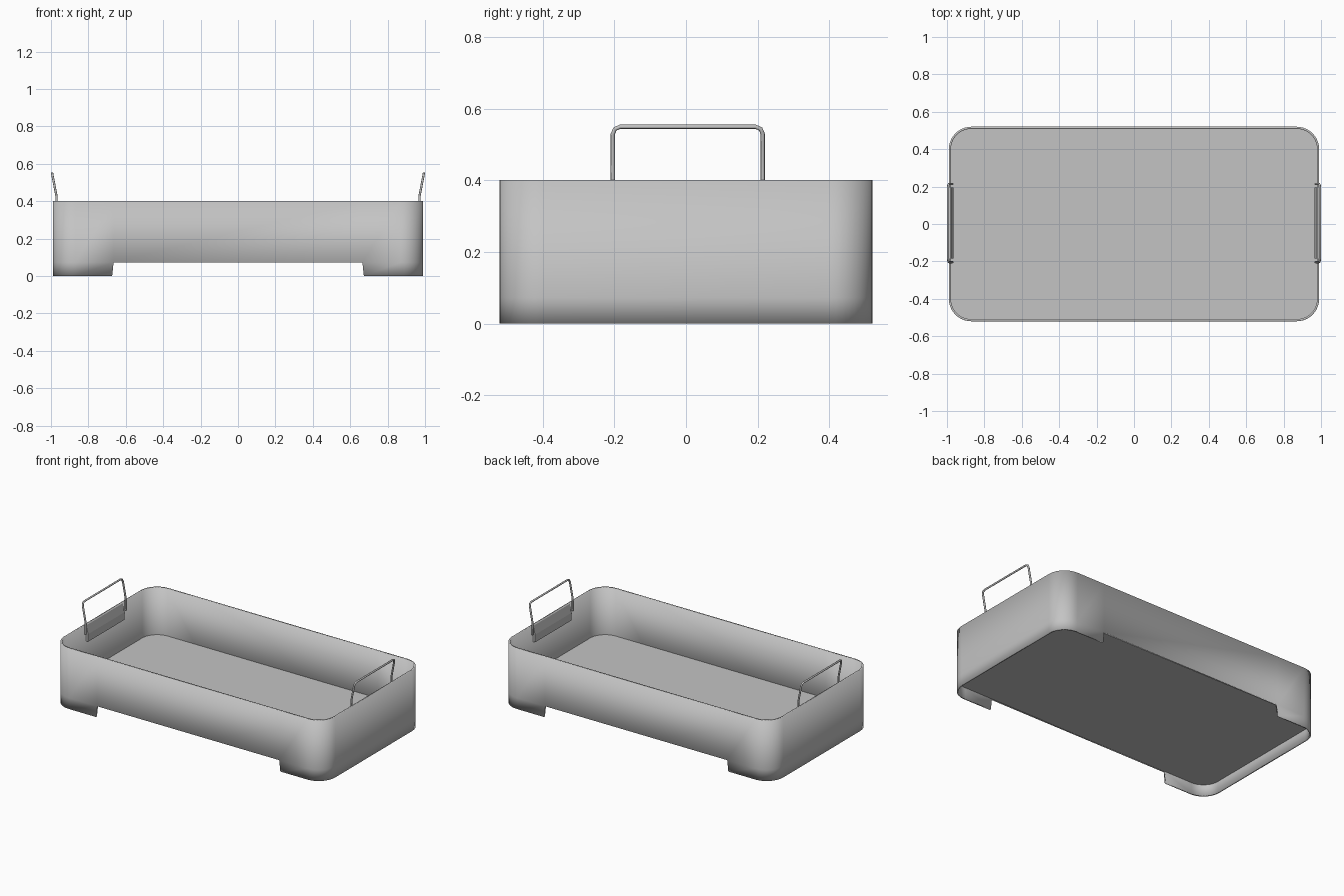
import bpy, bmesh
from math import pi, sin, cos

cube = bpy.data.objects.get("Cube")
if cube:
    bpy.data.objects.remove(cube, do_unlink=True)

grey = bpy.data.materials.new("light grey metal")
grey.use_nodes = True
grey.diffuse_color = (0.55, 0.55, 0.55, 1)
grey.node_tree.nodes["Principled BSDF"].inputs["Base Color"].default_value = grey.diffuse_color

HALF_X, HALF_Y, HEIGHT, RADIUS = 0.99, 0.52, 0.40, 0.12
WALL, NOTCH_Z, NOTCH_X = 0.011, 0.073, 0.665


def add_object(name, data):
    obj = bpy.data.objects.new(name, data)
    bpy.context.collection.objects.link(obj)
    data.materials.append(grey)
    return obj


def smooth(obj):
    bpy.ops.object.select_all(action='DESELECT')
    obj.select_set(True)
    bpy.context.view_layer.objects.active = obj
    bpy.ops.object.shade_smooth_by_angle(angle=pi / 6)


def outline(inset=0.0, steps=10):
    """Rounded rectangle, with extra points on the long sides at the notch ends."""
    r, pts = RADIUS - inset, []
    cx, cy = HALF_X - RADIUS, HALF_Y - RADIUS
    corners = [(1, 1), (-1, 1), (-1, -1), (1, -1)]
    for i, (sx, sy) in enumerate(corners):
        for k in range(steps + 1):
            a = (i + k / steps) * pi / 2
            pts.append((sx * cx + r * cos(a), sy * cy + r * sin(a)))
        if i % 2 == 0:
            pts += [(s * NOTCH_X, sy * (HALF_Y - inset)) for s in (sx, -sx)]
    return pts


# Wall: sheet rising from the feet to the rim, open between the feet
bm = bmesh.new()
rows = [[bm.verts.new((x, y, z)) for x, y in outline()] for z in (0, NOTCH_Z, HEIGHT)]
n = len(rows[0])
for level in (0, 1):
    low, high = rows[level], rows[level + 1]
    for i in range(n):
        j = (i + 1) % n
        mid_x = (low[i].co.x + low[j].co.x) / 2
        if level == 0 and abs(mid_x) < 0.1 and abs(low[i].co.y) > HALF_Y - 0.01:
            continue
        bm.faces.new((low[i], low[j], high[j], high[i]))
for v in rows[0]:
    if abs(abs(v.co.x) - NOTCH_X) < 0.001:
        v.co.x *= 1.012
bmesh.ops.delete(bm, geom=[v for v in bm.verts if not v.link_faces], context='VERTS')
mesh = bpy.data.meshes.new("tray_wall")
bm.to_mesh(mesh)
bm.free()
wall = add_object("tray_wall", mesh)
solid = wall.modifiers.new("thickness", 'SOLIDIFY')
solid.thickness, solid.offset = WALL, -1
smooth(wall)

# Floor: thin rounded slab between the walls
bm = bmesh.new()
face = bm.faces.new([bm.verts.new((x, y, NOTCH_Z)) for x, y in outline(WALL * 0.8)])
slab = bmesh.ops.extrude_face_region(bm, geom=[face])
bmesh.ops.translate(bm, vec=(0, 0, 0.015),
                    verts=[g for g in slab["geom"] if isinstance(g, bmesh.types.BMVert)])
bmesh.ops.recalc_face_normals(bm, faces=bm.faces)
mesh = bpy.data.meshes.new("tray_floor")
bm.to_mesh(mesh)
bm.free()
add_object("tray_floor", mesh)


def lean(z):
    """Outward lean of the handle above the rim."""
    return 0.971 + 0.023 * max(0, (z - 0.43) / 0.12)


for side, s in (("left", 1), ("right", -1)):
    # Handle: bent wire hoop leaning outwards
    half, top, bend, mid = 0.209, 0.549, 0.02, 0.005
    right_half = [(half, 0.345), (half, 0.43), (half, top - bend),
                  (half - bend * 0.3, top - bend * 0.3), (half - bend, top)]
    path = right_half + [(-y, z) for y, z in reversed(right_half)]
    curve = bpy.data.curves.new(side + "_handle", 'CURVE')
    curve.dimensions = '3D'
    curve.bevel_depth, curve.bevel_resolution = 0.006, 2
    curve.use_fill_caps = True
    spline = curve.splines.new('POLY')
    spline.points.add(len(path) - 1)
    for p, (y, z) in zip(spline.points, path):
        p.co = (s * lean(z), y + mid, z, 1)
    add_object(side + "_handle", curve)

    # Bracket: folded plate on the inner wall, holding the wire ends
    bm = bmesh.new()
    profile = [(0.978, 0.395), (0.965, 0.34), (0.965, 0.29), (0.98, 0.29)]
    ends = [bm.verts.new((s * x, mid - 0.19, z)) for x, z in profile]
    face = bm.faces.new(ends)
    bar = bmesh.ops.extrude_face_region(bm, geom=[face])
    bmesh.ops.translate(bm, vec=(0, 0.38, 0),
                        verts=[g for g in bar["geom"] if isinstance(g, bmesh.types.BMVert)])
    bmesh.ops.recalc_face_normals(bm, faces=bm.faces)
    mesh = bpy.data.meshes.new(side + "_bracket")
    bm.to_mesh(mesh)
    bm.free()
    add_object(side + "_bracket", mesh)
